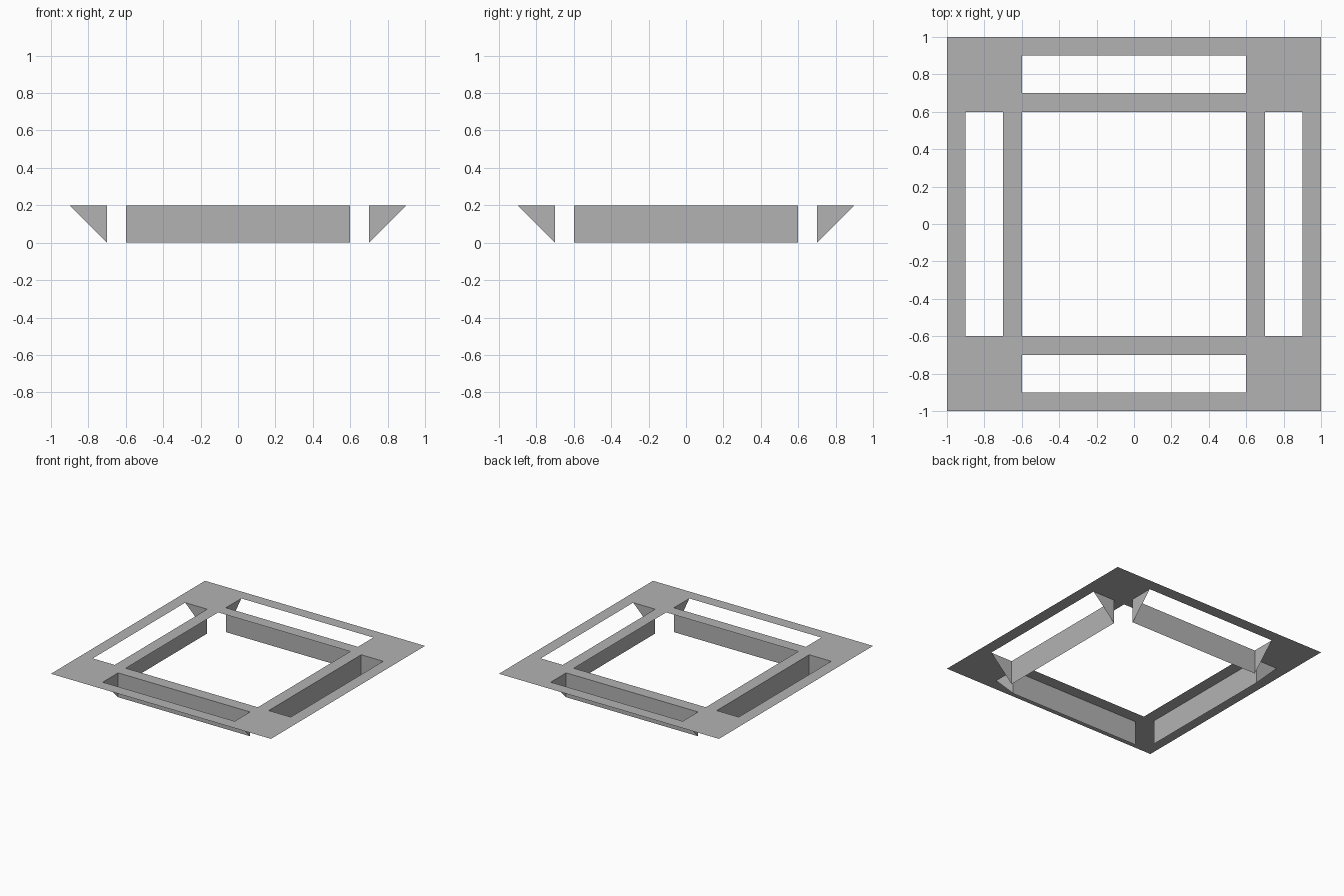
import bpy
import bmesh
from math import pi
from mathutils import Matrix

cube = bpy.data.objects.get("Cube")
if cube:
    bpy.data.objects.remove(cube, do_unlink=True)

HEIGHT = 0.2
OPENING = 0.6      # half width of the centre opening and half length of a slot
SLOT_IN, SLOT_OUT = 0.7, 0.9

grey = bpy.data.materials.new("plain grey")
grey.use_nodes = True
colour = (0.45, 0.45, 0.45, 1)
grey.diffuse_color = colour
grey.node_tree.nodes["Principled BSDF"].inputs["Base Color"].default_value = colour


def add_object(name, bm):
    mesh = bpy.data.meshes.new(name)
    bm.to_mesh(mesh)
    bm.free()
    mesh.materials.append(grey)
    obj = bpy.data.objects.new(name, mesh)
    bpy.context.collection.objects.link(obj)
    return obj


def is_open(x, y):
    """True inside the centre opening or one of the four slots."""
    near, far = sorted((abs(x), abs(y)))
    return near < OPENING and (far < OPENING or SLOT_IN < far < SLOT_OUT)


# Thin top plate: a grid of panels with the openings left out
half = [OPENING, SLOT_IN, SLOT_OUT, 1]
lines = [-v for v in reversed(half)] + half
bm = bmesh.new()
for x0, x1 in zip(lines, lines[1:]):
    for y0, y1 in zip(lines, lines[1:]):
        if not is_open((x0 + x1) / 2, (y0 + y1) / 2):
            corners = [(x0, y0), (x1, y0), (x1, y1), (x0, y1)]
            bm.faces.new([bm.verts.new((x, y, HEIGHT)) for x, y in corners])
bmesh.ops.remove_doubles(bm, verts=bm.verts, dist=0.001)
add_object("top_plate", bm)


# Tab below each slot: an upright inner wall with a triangular gusset at each end
def add_tab(name, angle):
    bm = bmesh.new()
    profile = [(-SLOT_IN, 0), (-SLOT_IN, HEIGHT), (-SLOT_OUT, HEIGHT)]
    left, right = [[bm.verts.new((x, y, z)) for y, z in profile]
                   for x in (-OPENING, OPENING)]
    bm.faces.new((left[0], right[0], right[1], left[1]))
    bm.faces.new(left)
    bm.faces.new(reversed(right))
    bm.transform(Matrix.Rotation(angle, 4, "Z"))
    add_object(name, bm)


for i, side in enumerate(("front", "left", "back", "right")):
    add_tab(side + "_tab", i * pi / 2)
